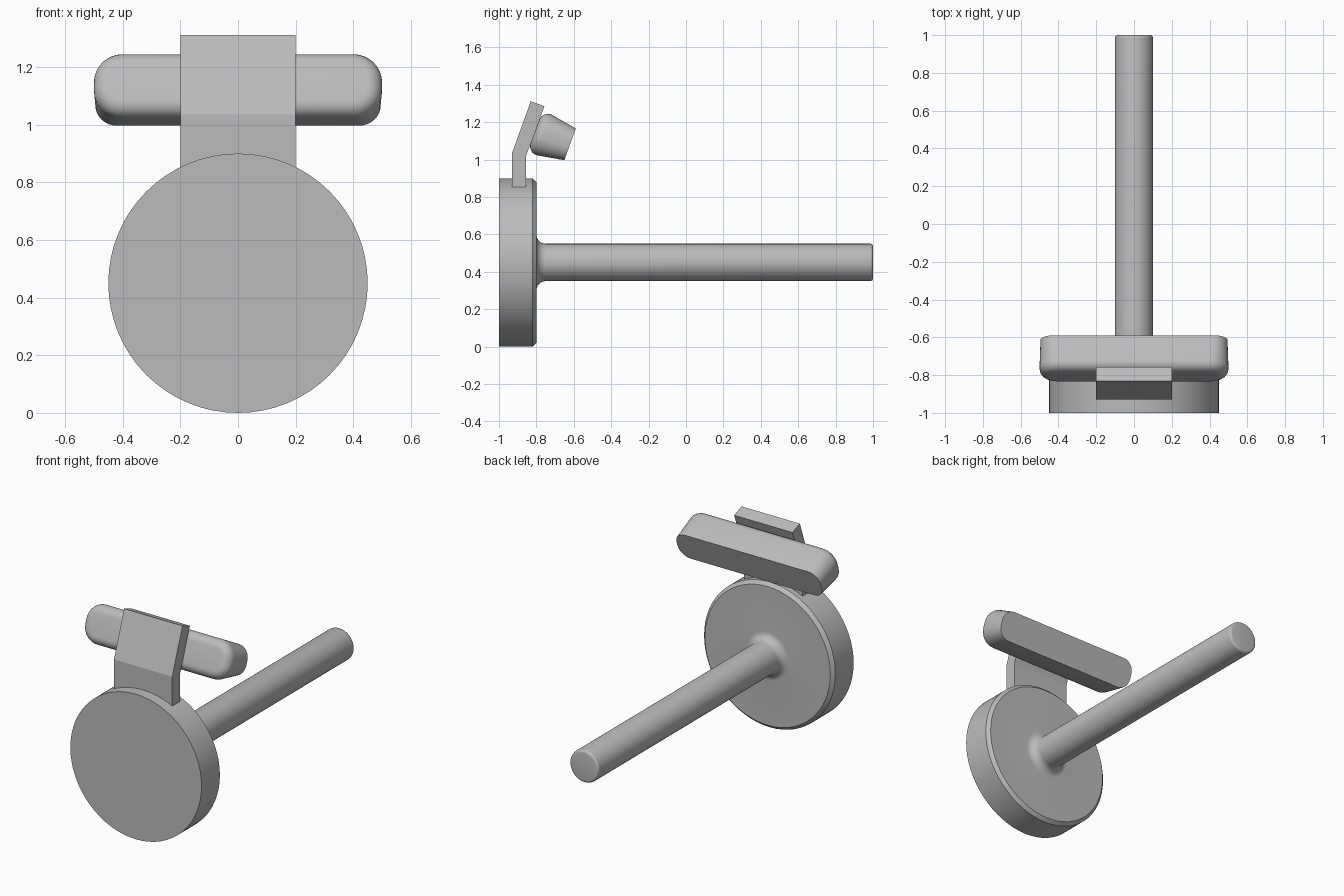
import bpy, bmesh
from math import sin, cos, pi, radians
from mathutils import Vector

cube = bpy.data.objects.get("Cube")
if cube:
    bpy.data.objects.remove(cube, do_unlink=True)

grey = bpy.data.materials.new("plain grey")
grey.use_nodes = True
colour = (0.5, 0.5, 0.5, 1)
grey.diffuse_color = colour
grey.node_tree.nodes["Principled BSDF"].inputs["Base Color"].default_value = colour


def skin(name, rings, smooth=True):
    """Join equal closed rings of points into a capped solid."""
    bm = bmesh.new()
    loops = [[bm.verts.new(p) for p in ring] for ring in rings]
    count = len(loops[0])
    for a, b in zip(loops, loops[1:]):
        for i in range(count):
            j = (i + 1) % count
            bm.faces.new((a[i], a[j], b[j], b[i]))
    bm.faces.new(loops[0])
    bm.faces.new(loops[-1])
    bmesh.ops.recalc_face_normals(bm, faces=bm.faces)
    mesh = bpy.data.meshes.new(name)
    bm.to_mesh(mesh)
    bm.free()
    mesh.materials.append(grey)
    obj = bpy.data.objects.new(name, mesh)
    bpy.context.collection.objects.link(obj)
    if smooth:
        bpy.ops.object.select_all(action='DESELECT')
        obj.select_set(True)
        bpy.context.view_layer.objects.active = obj
        bpy.ops.object.shade_smooth_by_angle(angle=radians(30))
    return obj


# Disc and shaft: one turned piece with a fillet where they meet
RADIUS, ROD, FILLET, SIDES, STEPS = 0.45, 0.1, 0.05, 64, 8
profile = [(RADIUS, -1), (RADIUS, -0.82), (0.43, -0.8)]
for k in range(STEPS + 1):
    t = pi / 2 * k / STEPS
    profile.append((ROD + FILLET * (1 - sin(t)), -0.8 + FILLET * (1 - cos(t))))
for k in range(5):
    t = pi / 2 * k / 4
    profile.append((ROD - 0.015 * (1 - cos(t)), 0.985 + 0.015 * sin(t)))
skin("disc_and_shaft", [
    [(r * cos(2 * pi * i / SIDES), y, RADIUS + r * sin(2 * pi * i / SIDES))
     for i in range(SIDES)] for r, y in profile])

# Bent bracket: flat strap rising from the disc and leaning back
strap = [(-0.93, 0.84), (-0.93, 1.035), (-0.83, 1.312),
         (-0.757, 1.285), (-0.855, 1.02), (-0.855, 0.84)]
skin("bracket", [[(x, y, z) for y, z in strap] for x in (-0.2, 0.2)], smooth=False)

# Pad: rounded block on the leaning part, tapering to a flat rear face
lean = radians(20)
up = Vector((0, sin(lean), cos(lean)))
back = Vector((0, cos(lean), -sin(lean)))
centre = Vector((0, -0.855, 1.02)) + up * 0.138


def rounded_section(depth, half_width, half_height, radius):
    ring = []
    for q, (sx, sz) in enumerate(((1, 1), (-1, 1), (-1, -1), (1, -1))):
        for k in range(9):
            t = pi / 2 * (q + k / 8)
            x = sx * (half_width - radius) + radius * cos(t)
            h = sz * (half_height - radius) + radius * sin(t)
            ring.append(centre + back * depth + up * h + Vector((x, 0, 0)))
    return ring


EDGE = 0.05
sections = []
for k in range(7):
    t = pi / 2 * k / 6
    inset = EDGE * (1 - sin(t))
    sections.append(rounded_section(EDGE * (1 - cos(t)), 0.5 - inset,
                                    0.116 - inset, 0.1 - inset))
sections.append(rounded_section(0.2, 0.495, 0.09, 0.075))
skin("pad", sections)
